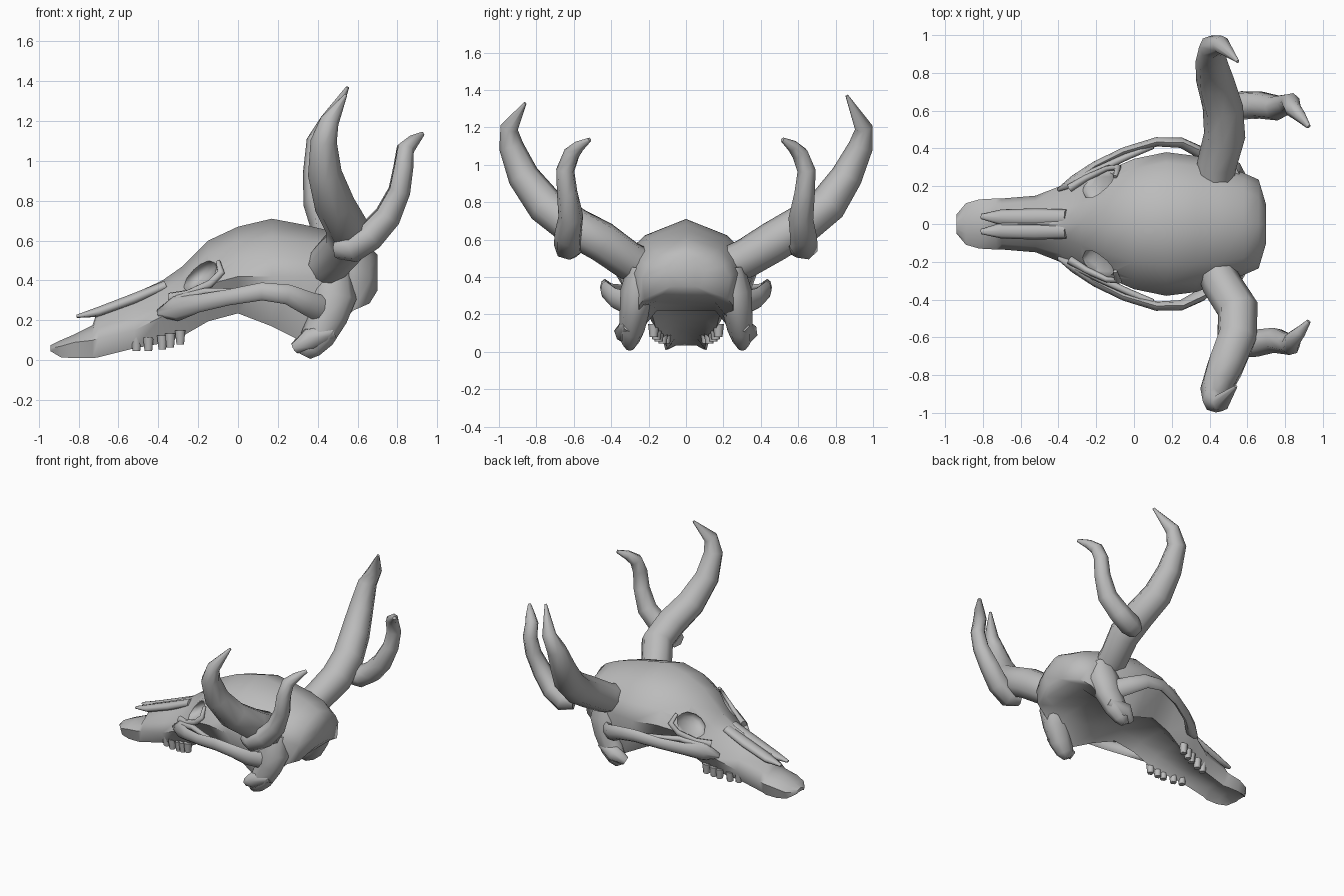
import bpy
import bmesh
import math
from mathutils import Vector, Matrix

default_cube = bpy.data.objects.get("Cube")
if default_cube:
    bpy.data.objects.remove(default_cube, do_unlink=True)

# One plain bone material
bone = bpy.data.materials.new("bone grey")
bone.use_nodes = True
bone_colour = (0.5, 0.5, 0.5, 1.0)
bone.diffuse_color = bone_colour
bone.node_tree.nodes["Principled BSDF"].inputs["Base Color"].default_value = bone_colour


def make_object(name, mesh_builder):
    """Turn a bmesh into a named object with outward normals."""
    bmesh.ops.recalc_face_normals(mesh_builder, faces=mesh_builder.faces)
    mesh = bpy.data.meshes.new(name)
    mesh_builder.to_mesh(mesh)
    mesh_builder.free()
    mesh.materials.append(bone)
    obj = bpy.data.objects.new(name, mesh)
    bpy.context.collection.objects.link(obj)
    return obj


def activate(obj):
    bpy.ops.object.select_all(action="DESELECT")
    obj.select_set(True)
    bpy.context.view_layer.objects.active = obj


def smooth(obj, angle):
    activate(obj)
    bpy.ops.object.shade_smooth_by_angle(angle=math.radians(angle))


def loft(name, rings):
    """Skin a list of equally long point rings and cap both ends."""
    bm = bmesh.new()
    loops = [[bm.verts.new(point) for point in ring] for ring in rings]
    count = len(loops[0])
    for first, second in zip(loops, loops[1:]):
        for i in range(count):
            j = (i + 1) % count
            bm.faces.new((first[i], first[j], second[j], second[i]))
    bm.faces.new(loops[0])
    bm.faces.new(loops[-1])
    return make_object(name, bm)


def tube(name, path, sides=8, flatten=1.0, reference=(0, 0, 1)):
    """Sweep a tapering oval along (x, y, z, radius) points."""
    centres = [Vector(p[:3]) for p in path]
    across = None
    rings = []
    for i, centre in enumerate(centres):
        tangent = (centres[min(i + 1, len(path) - 1)] - centres[max(i - 1, 0)]).normalized()
        if across is None:
            across = tangent.cross(Vector(reference))
        across = (across - tangent * across.dot(tangent)).normalized()
        upward = tangent.cross(across)
        radius = path[i][3]
        ring = []
        for k in range(sides):
            a = math.tau * k / sides
            ring.append(centre + radius * (across * math.cos(a) * flatten + upward * math.sin(a)))
        rings.append(ring)
    obj = loft(name, rings)
    smooth(obj, 72)
    return obj


def pair(name, path, **options):
    """Build a tube on both sides of the skull."""
    for side, sign in (("back", 1), ("front", -1)):
        tube(f"{side}_{name}", [(x, y * sign, z, r) for x, y, z, r in path], **options)


# Skull body: x, crown z, shoulder width, side width, side z, base width, base z, hollow z
sections = [
    (-.94, .075, .02, .05, .06, .04, .045, .05),
    (-.89, .10, .05, .11, .07, .09, .015, .035),
    (-.82, .13, .06, .13, .09, .11, .01, .05),
    (-.73, .175, .06, .135, .10, .11, .01, .06),
    (-.70, .265, .05, .135, .11, .10, .015, .07),
    (-.52, .335, .065, .15, .15, .11, .06, .10),
    (-.38, .40, .08, .205, .22, .13, .085, .14),
    (-.28, .47, .11, .245, .27, .16, .12, .18),
    (-.15, .60, .15, .28, .38, .18, .195, .24),
    (0, .67, .20, .345, .42, .20, .235, .28),
    (.17, .71, .22, .38, .42, .23, .17, .25),
    (.33, .68, .21, .36, .42, .26, .09, .22),
    (.46, .65, .20, .31, .42, .26, .14, .25),
    (.58, .61, .18, .27, .42, .25, .25, .27),
    (.66, .57, .14, .235, .40, .22, .285, .30),
    (.70, .53, .05, .10, .43, .08, .35, .35),
]


def skull_ring(x, crown, shoulder, width, side_z, base, base_z, hollow):
    shoulder_z = crown - 0.3 * (crown - side_z)
    half = [
        (shoulder, shoulder_z),
        (shoulder + 0.65 * (width - shoulder), side_z + 0.5 * (shoulder_z - side_z)),
        (width, side_z),
        (base, base_z),
        (base * 0.6, hollow),
    ]
    outline = [(0, crown)] + half + [(0, hollow)] + [(-y, z) for y, z in reversed(half)]
    return [(x, y, z) for y, z in outline]


skull = loft("skull", [skull_ring(*s) for s in sections])

# Eye sockets carved out of the skull
for sign in (1, -1):
    bm = bmesh.new()
    placing = (Matrix.Translation((-0.2, 0.25 * sign, 0.425))
               @ Matrix.Rotation(math.radians(-38), 4, "Y")
               @ Matrix.Diagonal((0.11, 0.14, 0.06, 1)))
    bmesh.ops.create_uvsphere(bm, u_segments=12, v_segments=8, radius=1, matrix=placing)
    cutter = make_object("socket_cutter", bm)
    cutter.hide_render = True
    carve = skull.modifiers.new("socket", "BOOLEAN")
    carve.operation = "DIFFERENCE"
    carve.solver = "EXACT"
    carve.object = cutter
    activate(skull)
    bpy.ops.object.modifier_apply(modifier=carve.name)
    bpy.data.objects.remove(cutter, do_unlink=True)
smooth(skull, 55)

# Nasal bones overhanging the nose opening
pair("nasal_bone", [(-.81, .04, .22, .008), (-.70, .035, .242, .025),
                    (-.52, .035, .308, .028), (-.36, .035, .375, .025)], sides=8, flatten=1.7)

# Cheek arches, and the thin rims under and behind the sockets
pair("cheek_arch", [(-.40, .18, .235, .02), (-.31, .225, .26, .065), (-.20, .31, .285, .045),
                    (-.05, .385, .315, .04), (.12, .435, .345, .045), (.25, .43, .33, .05),
                    (.35, .38, .285, .06), (.44, .29, .25, .07)], flatten=0.55)
pair("orbital_rim", [(-.34, .19, .31, .03), (-.25, .245, .33, .024), (-.14, .295, .385, .02),
                     (-.085, .30, .44, .02), (-.10, .25, .495, .012)], sides=7, flatten=0.8)
pair("temple_strut", [(-.30, .225, .30, .03), (-.16, .30, .345, .02),
                      (-.03, .36, .345, .018), (.10, .415, .35, .018)], sides=6)

# Joint lobes below the back of the skull
pair("joint_lobe", [(.48, .24, .45, .09), (.475, .255, .32, .12), (.45, .275, .22, .10),
                    (.40, .29, .12, .085), (.355, .30, .06, .065), (.335, .30, .02, .03)],
     flatten=0.8, reference=(1, 0, 0))
pair("jaw_hinge", [(.285, .30, .06, .03), (.36, .325, .105, .06), (.475, .30, .145, .04)], sides=7)

# Cheek teeth, two small ones ahead of a cluster of larger ones
for index, (x, z) in enumerate([(-.51, .045), (-.45, .045), (-.38, .055), (-.34, .065), (-.29, .08)]):
    y = 0.26 + x * 0.3
    pair(f"tooth_{index + 1}", [(x, y, z + .07, .03), (x, y, z, .022)],
         sides=6, reference=(1, 0, 0))

# Large curved horns, each with its own bend
tube("back_horn", [(.42, .20, .45, .10), (.44, .32, .50, .105), (.48, .47, .59, .11),
                   (.47, .62, .68, .108), (.43, .76, .79, .102), (.41, .86, .94, .085),
                   (.41, .935, 1.1, .066), (.46, .95, 1.2, .048), (.55, .86, 1.37, .008)])
tube("front_horn", [(.42, -.20, .44, .10), (.46, -.31, .49, .105), (.55, -.45, .59, .11),
                    (.545, -.60, .67, .108), (.485, -.75, .78, .102), (.435, -.87, .94, .085),
                    (.43, -.935, 1.1, .066), (.46, -.945, 1.2, .048), (.54, -.86, 1.33, .008)])

# Smaller rear prongs growing from the horns
pair("prong", [(.50, .60, .565, .06), (.57, .63, .565, .078), (.66, .63, .62, .074),
               (.75, .615, .72, .068), (.81, .635, .85, .056), (.83, .645, .97, .05),
               (.84, .61, 1.06, .045), (.88, .57, 1.10, .032), (.925, .515, 1.135, .012)], sides=7)
